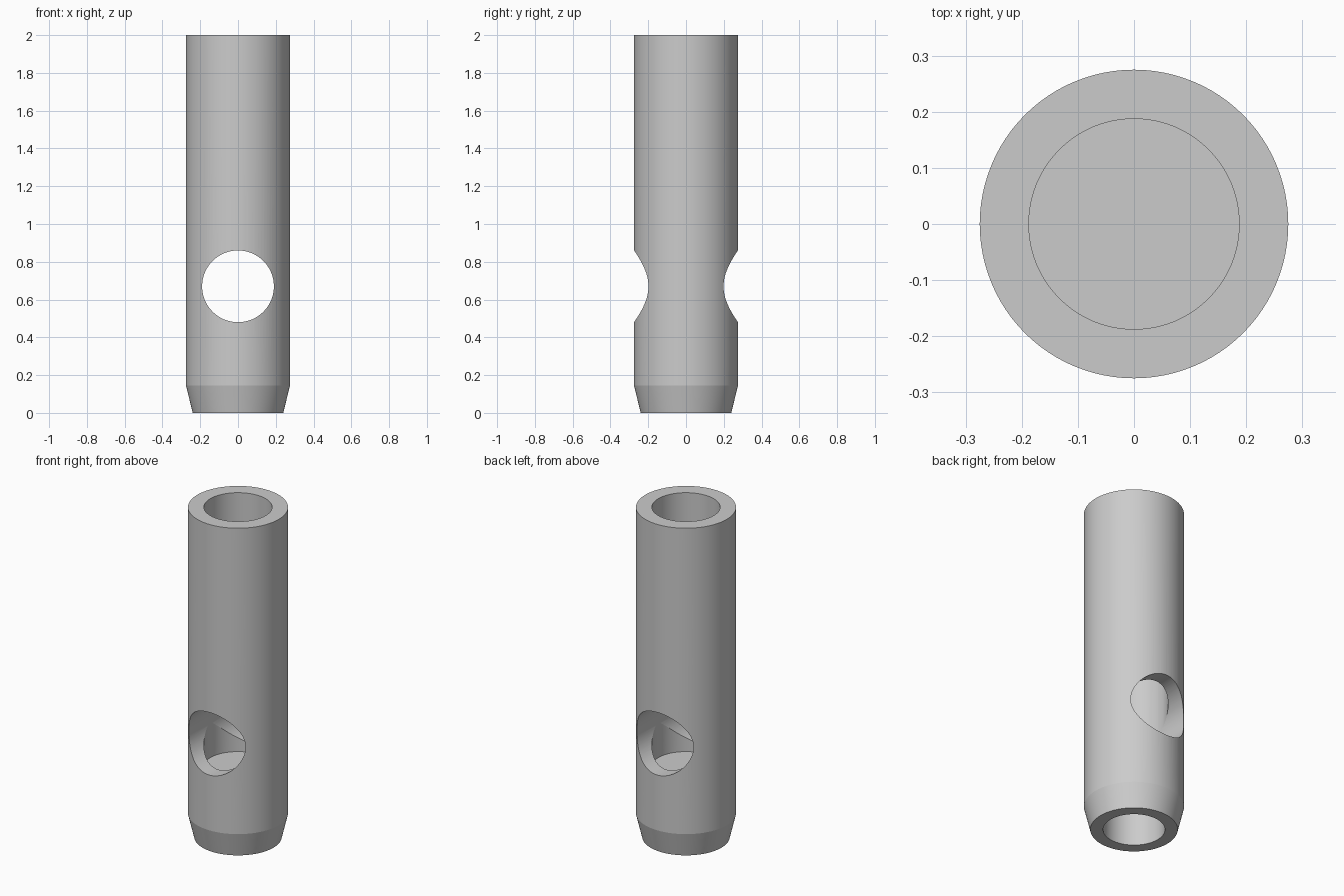
import bpy, bmesh
from math import cos, sin, pi, radians

default = bpy.data.objects.get("Cube")
if default:
    bpy.data.objects.remove(default, do_unlink=True)

SEGMENTS = 96

# Single grey material
grey = bpy.data.materials.new("plain_grey")
grey.use_nodes = True
colour = (0.6, 0.6, 0.6, 1)
grey.diffuse_color = colour
grey.node_tree.nodes["Principled BSDF"].inputs["Base Color"].default_value = colour


def turned(name, profile):
    """Solid of revolution from (radius, height) points, closed by end discs."""
    bm = bmesh.new()
    rings = []
    for r, z in profile:
        angles = [2 * pi * i / SEGMENTS for i in range(SEGMENTS)]
        rings.append([bm.verts.new((r * cos(a), r * sin(a), z)) for a in angles])
    for low, high in zip(rings, rings[1:]):
        for i in range(SEGMENTS):
            j = (i + 1) % SEGMENTS
            bm.faces.new((low[i], low[j], high[j], high[i]))
    bm.faces.new(rings[0][::-1])
    bm.faces.new(rings[-1])
    bmesh.ops.recalc_face_normals(bm, faces=bm.faces)
    mesh = bpy.data.meshes.new(name)
    bm.to_mesh(mesh)
    bm.free()
    mesh.materials.append(grey)
    obj = bpy.data.objects.new(name, mesh)
    bpy.context.collection.objects.link(obj)
    return obj


# Tube with blind bores from both ends, a web between them, and a tapered foot
tube = turned("tube_body", [
    (0.17, 0.34), (0.17, 0), (0.24, 0), (0.275, 0.145),
    (0.275, 2), (0.1875, 2), (0.1875, 0.43),
])

# Round cross hole from front to back
cutter = turned("cross_hole_cutter", [(0.19, -0.5), (0.19, 0.5)])
cutter.rotation_euler.x = radians(90)
cutter.location.z = 0.67
cutter.hide_render = True

bpy.ops.object.select_all(action="DESELECT")
tube.select_set(True)
bpy.context.view_layer.objects.active = tube
cut = tube.modifiers.new("cross_hole", "BOOLEAN")
cut.operation = "DIFFERENCE"
cut.solver = "EXACT"
cut.object = cutter
bpy.ops.object.modifier_apply(modifier=cut.name)
bpy.data.objects.remove(cutter, do_unlink=True)

# Smooth round walls, crisp foot and hole edges
bpy.ops.object.shade_smooth_by_angle(angle=radians(10))
